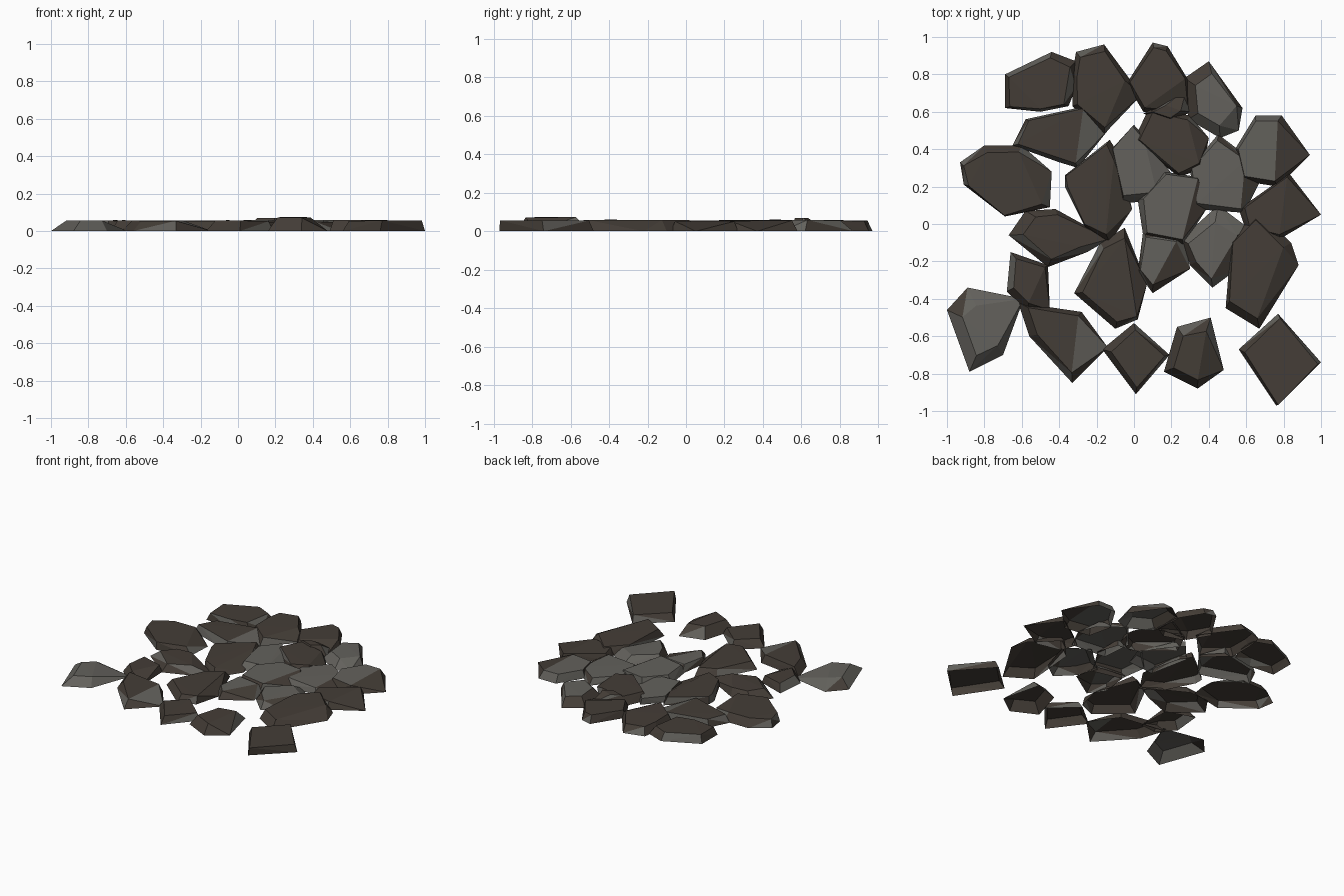
import bpy
import bmesh
import random
from mathutils import Vector

cube = bpy.data.objects.get("Cube")
if cube:
    bpy.data.objects.remove(cube)


def make_material(name, colour):
    mat = bpy.data.materials.new(name)
    mat.use_nodes = True
    mat.diffuse_color = colour
    shader = mat.node_tree.nodes["Principled BSDF"]
    shader.inputs["Base Color"].default_value = colour
    shader.inputs["Roughness"].default_value = 0.9
    return mat


brown = make_material("brown_stone", (0.058, 0.047, 0.038, 1))
grey = make_material("grey_stone", (0.125, 0.12, 0.107, 1))
rng = random.Random(7)


def stone(name, outline, main=brown, height=0.058, top=0.87, chips=0.25):
    """Flat chipped shell: a ground outline hulled to a smaller, uneven top."""
    other = grey if main is brown else brown
    centre = sum((Vector(p) for p in outline), Vector((0, 0))) / len(outline)
    drift = Vector((rng.uniform(-1, 1), rng.uniform(-1, 1))) * 0.012
    bm = bmesh.new()
    for i, point in enumerate(outline):
        p = Vector(point)
        bm.verts.new((p.x, p.y, 0))
        # Leaving out a top corner now and then gives a wide sloping facet
        if len(outline) > 4 and i == len(outline) // 2:
            continue
        q = centre + (p - centre) * (top + rng.uniform(-0.05, 0.05)) + drift
        bm.verts.new((q.x, q.y, height - rng.uniform(0, 0.006)))
    hull = bmesh.ops.convex_hull(bm, input=bm.verts)
    loose = {g for g in hull["geom_interior"] + hull["geom_unused"]
             if isinstance(g, bmesh.types.BMVert)}
    bmesh.ops.delete(bm, geom=list(loose), context="VERTS")
    bmesh.ops.recalc_face_normals(bm, faces=bm.faces)
    # The underside is open where the stone beds into the ground
    under = [f for f in bm.faces if f.normal.z < -0.9]
    bmesh.ops.delete(bm, geom=under, context="FACES")
    bmesh.ops.dissolve_limit(bm, angle_limit=0.02, verts=bm.verts, edges=bm.edges)
    # Chipped flanks show the second stone colour
    for face in bm.faces:
        face.material_index = int(face.normal.z < 0.97 and rng.random() < chips)
    mesh = bpy.data.meshes.new(name)
    bm.to_mesh(mesh)
    bm.free()
    mesh.materials.append(main)
    mesh.materials.append(other)
    obj = bpy.data.objects.new(name, mesh)
    bpy.context.collection.objects.link(obj)


# Back row
stone("back_right_slab", [(-.69, .8), (-.44, .92), (-.31, .87), (-.31, .73), (-.35, .63), (-.5, .6), (-.69, .62)])
stone("back_middle_slab", [(-.31, .92), (-.16, .96), (-.03, .78), (.04, .69), (-.16, .48), (-.33, .63), (-.33, .8)])
stone("back_left_slab", [(.1, .97), (.18, .95), (.29, .77), (.29, .6), (.05, .6), (-.04, .75)])
stone("back_left_small_stone", [(.05, .59), (.16, .65), (.28, .72), (.3, .6), (.2, .54)], height=.07, top=.6)
stone("back_left_chipped_stone", [(.27, .78), (.4, .87), (.58, .62), (.56, .5), (.46, .46), (.29, .56)],
      grey, .06, .7, .4)

# Right side
stone("right_long_slab", [(-.65, .42), (-.58, .56), (-.26, .63), (-.14, .5), (-.3, .3), (-.4, .33)])
stone("right_broad_slab", [(-.93, .33), (-.8, .42), (-.6, .42), (-.44, .28), (-.45, .09), (-.69, .04), (-.91, .21)])
stone("right_wedge", [(-.67, -.06), (-.58, .07), (-.42, .08), (-.13, -.08), (-.25, -.15), (-.46, -.23)], top=.75)
stone("right_small_stone", [(-.66, -.15), (-.46, -.22), (-.45, -.46), (-.57, -.47), (-.68, -.36)], top=.75, chips=.3)

# Centre, where sunken stones run under their neighbours
stone("centre_tall_slab", [(-.37, .26), (-.13, .45), (-.08, .37), (-.01, .08), (-.13, -.1), (-.26, -.02), (-.37, .2)])
stone("centre_sunken_stone", [(-.12, .4), (0, .53), (.07, .45), (.2, .27), (.15, .13), (-.06, .11)], grey, .048)
stone("centre_back_slab", [(.0, .45), (.08, .62), (.3, .58), (.4, .46), (.37, .3), (.24, .25)], height=.06)
stone("centre_grey_slab", [(.02, .13), (.16, .28), (.35, .25), (.4, .1), (.26, -.12), (.05, -.07)], grey)
stone("centre_left_grey_slab", [(.3, .3), (.45, .48), (.62, .35), (.67, .22), (.59, .06), (.32, .08)], grey, .05)
stone("centre_front_stone", [(.05, -.03), (.27, -.06), (.3, -.24), (.1, -.37), (.02, -.26)], grey, .05, .75, .4)
stone("centre_front_slab", [(-.32, -.37), (-.18, -.1), (-.05, -.02), (.07, -.32), (.02, -.51), (-.1, -.56)])

# Left side
stone("left_back_slab", [(.54, .4), (.65, .58), (.79, .58), (.94, .37), (.77, .2), (.58, .23)], grey, chips=.3)
stone("left_corner_slab", [(.56, .08), (.83, .27), (1, .05), (.78, -.08), (.6, -.04)], height=.054)
stone("left_grey_stone", [(.25, -.08), (.45, .1), (.61, -.02), (.54, -.25), (.42, -.34), (.3, -.22)], grey, .052, .7, .4)
stone("left_broad_slab", [(.52, -.08), (.66, .07), (.84, -.1), (.88, -.22), (.67, -.56), (.49, -.45)], height=.06)

# Front row
stone("front_right_ridged_stone", [(-1, -.46), (-.89, -.34), (-.59, -.4), (-.7, -.7), (-.88, -.79)], grey, .06, .6, .3)
stone("front_right_stone", [(-.62, -.42), (-.45, -.47), (-.28, -.47), (-.14, -.66), (-.33, -.85), (-.56, -.6)],
      top=.78, chips=.3)
stone("front_middle_stone", [(-.17, -.67), (0, -.53), (.19, -.7), (.01, -.91)], top=.8)
stone("front_left_stone", [(.23, -.55), (.41, -.5), (.48, -.78), (.34, -.88), (.16, -.79)], height=.075, top=.7)
stone("front_left_corner_slab", [(.56, -.67), (.77, -.48), (1, -.74), (.76, -.97)], top=.9)
